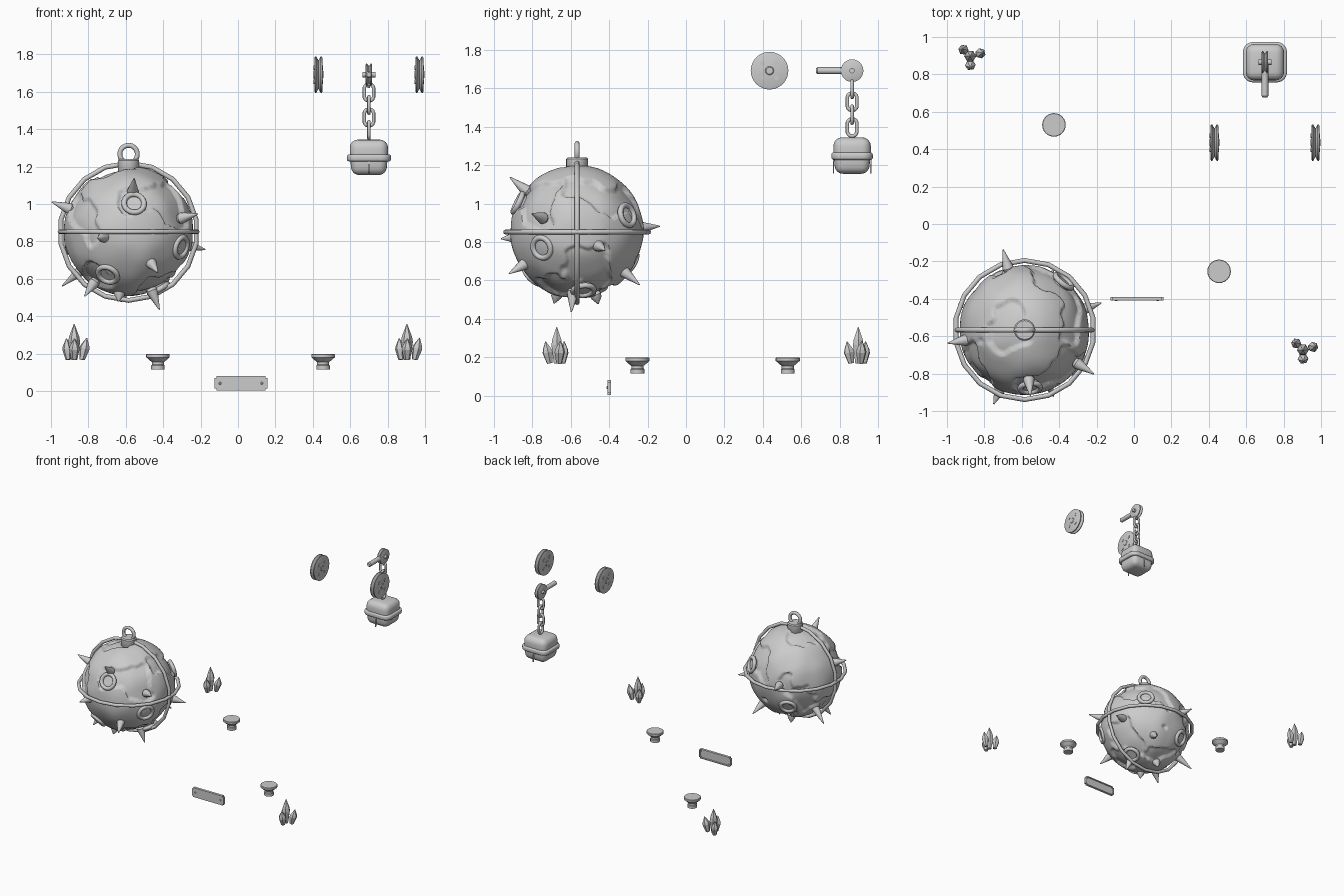
import bpy, bmesh
from math import pi, cos, sin, radians
from mathutils import Vector, Matrix, noise

if "Cube" in bpy.data.objects:
    bpy.data.objects.remove(bpy.data.objects["Cube"])

grey = bpy.data.materials.new("plain_grey")
grey.use_nodes = True
grey.diffuse_color = (0.6, 0.6, 0.6, 1)
grey.node_tree.nodes["Principled BSDF"].inputs["Base Color"].default_value = (0.6, 0.6, 0.6, 1)


def finish(name, bm, loc=(0, 0, 0), axis=(0, 0, 1), smooth=35):
    """Turn a bmesh into an object whose local z points along axis."""
    bmesh.ops.recalc_face_normals(bm, faces=bm.faces)
    mesh = bpy.data.meshes.new(name)
    bm.to_mesh(mesh)
    bm.free()
    mesh.materials.append(grey)
    ob = bpy.data.objects.new(name, mesh)
    bpy.context.collection.objects.link(ob)
    ob.rotation_euler = Vector(axis).to_track_quat('Z', 'Y').to_euler()
    ob.location = loc
    if smooth:
        bpy.ops.object.select_all(action='DESELECT')
        ob.select_set(True)
        bpy.context.view_layer.objects.active = ob
        bpy.ops.object.shade_smooth_by_angle(angle=radians(smooth))
    return ob


def lathe(name, profile, loc, axis=(0, 0, 1), sides=24, smooth=35):
    """Spin (radius, height) points round the local z axis."""
    bm = bmesh.new()
    rings = [[bm.verts.new((r * cos(2 * pi * i / sides), r * sin(2 * pi * i / sides), h))
              for i in range(sides)] for r, h in profile]
    for a, b in zip(rings, rings[1:]):
        for i in range(sides):
            j = (i + 1) % sides
            bm.faces.new((a[i], a[j], b[j], b[i]))
    bm.faces.new(rings[0])
    bm.faces.new(rings[-1])
    bmesh.ops.remove_doubles(bm, verts=bm.verts, dist=1e-5)
    return finish(name, bm, loc, axis, smooth)


def hoop(name, major, minor, loc, axis=(0, 0, 1), segs=24, stretch=0, sides=8):
    """Torus; stretch pulls the two halves apart along local y to make a chain link."""
    bm = bmesh.new()
    rings = []
    for i in range(segs):
        a = 2 * pi * (i + 0.5) / segs
        shift = stretch if sin(a) > 0 else -stretch
        rings.append([])
        for k in range(sides):
            b = 2 * pi * k / sides
            r = major + minor * cos(b)
            rings[-1].append(bm.verts.new((r * cos(a), r * sin(a) + shift, minor * sin(b))))
    for i in range(segs):
        a, b = rings[i], rings[(i + 1) % segs]
        for k in range(sides):
            m = (k + 1) % sides
            bm.faces.new((a[k], a[m], b[m], b[k]))
    return finish(name, bm, loc, axis, 60)


def box(name, size, loc, bevel=0, segs=3, taper=1):
    """Rounded box, narrowed at the bottom by taper."""
    bm = bmesh.new()
    bmesh.ops.create_cube(bm, size=1, matrix=Matrix.Diagonal((*size, 1)))
    for v in bm.verts:
        if v.co.z < 0:
            v.co.x *= taper
            v.co.y *= taper
    if bevel:
        bmesh.ops.bevel(bm, geom=bm.edges[:], offset=bevel, segments=segs, profile=0.5, affect='EDGES')
    return finish(name, bm, loc)


# Worn ball with raised plateaus
centre = Vector((-0.585, -0.567, 0.852))
bm = bmesh.new()
bmesh.ops.create_icosphere(bm, subdivisions=6, radius=1)
for v in bm.verts:
    d = v.co.normalized()
    n = noise.noise(d * 1.7 + Vector((3.1, 1.4, 0.6))) + 0.25 * noise.noise(d * 5)
    step = min(max((n + 0.2) / 0.1, 0), 1)
    v.co = d * (0.326 + 0.02 * step * step * (3 - 2 * step) + 0.008 * noise.noise(d * 2.5))
finish("ball", bm, centre, smooth=60)

# Cage hoops, top collar and hanging eye
hoop("equator_hoop", 0.372, 0.013, centre, segs=18)
hoop("upright_hoop", 0.367, 0.013, centre, (0, 1, 0), segs=18)
top = centre + Vector((0, 0, 0.33))
lathe("top_collar", [(0.05, -0.02), (0.057, -0.01), (0.057, 0.05), (0.05, 0.058)], top)
hoop("hanging_eye", 0.047, 0.013, top + Vector((0, 0, 0.085)), (0, 1, 0))

# Spikes, given by their tips relative to the ball centre
tips = [(-.41, -.07, .16), (.37, -.235, .095), (.41, .145, -.095), (.165, -.03, -.417),
        (-.235, -.12, -.345), (-.055, -.12, -.372), (.155, -.355, -.217), (-.165, -.396, -.035),
        (.03, -.35, .285), (-.355, .14, -.29), (-.115, .43, .03), (.155, .325, -.275),
        (-.04, .11, -.375)]
for t in tips:
    t = Vector(t)
    base = t.length - 0.325
    lathe("spike", [(0.024, 0), (0.031, 0.015), (0.027, 0.035), (0.003, base)],
          centre + t.normalized() * 0.325, t, 12)

# Raised porthole rims
for d in [(.03, -.315, .155), (.29, -.19, -.085), (-.115, -.24, -.235), (.205, .257, .086),
          (-.13, .28, -.16), (.164, .034, -.312)]:
    d = Vector(d).normalized()
    hoop("porthole_rim", 0.054, 0.015, centre + d * 0.345, d)
    lathe("porthole_disc", [(0.052, -0.03), (0.052, 0)], centre + d * 0.345, d)

# Name plate with sunken panel and two rivets
bm = bmesh.new()
bmesh.ops.create_cube(bm, size=1, matrix=Matrix.Diagonal((0.284, 0.02, 0.076, 1)))
bmesh.ops.bevel(bm, geom=[e for e in bm.edges if abs(e.verts[0].co.y - e.verts[1].co.y) > 0.01],
                offset=0.01, segments=2, affect='EDGES')
bm.normal_update()
face = [f for f in bm.faces if f.normal.y < -0.9]
bmesh.ops.inset_region(bm, faces=face, thickness=0.01, depth=0)
bmesh.ops.inset_region(bm, faces=face, thickness=0.003, depth=-0.006)
finish("plate", bm, (0.016, -0.4, 0.042))
for x in (-0.096, 0.128):
    lathe("plate_rivet", [(0.009, 0), (0.009, 0.006), (0.004, 0.011)], (x, -0.402, 0.042), (0, -1, 0), 12)

# Flared pegs
for x, y in ((-0.428, 0.53), (0.455, -0.253)):
    lathe("flared_peg", [(0.036, 0), (0.036, 0.022), (0.032, 0.026), (0.032, 0.04), (0.045, 0.05),
                         (0.058, 0.062), (0.063, 0.066), (0.063, 0.08), (0.06, 0.083)], (x, y, 0.115))

# Crystal clusters: one tall shard and three leaning ones
shards = [(0, 0, 0.032, 0.19, 0, 0), (-.03, .03, .028, .115, -.1, .08),
          (.042, .012, .028, .12, .22, .06), (0, -.036, .029, .115, .02, -.2)]
for cx, cy in ((0.903, -0.673), (-0.876, 0.897)):
    for dx, dy, r, h, lx, ly in shards:
        lathe("crystal_shard", [(r * 0.55, 0), (r, h * 0.5), (r * 0.85, h * 0.65), (0.002, h)],
              (cx + dx, cy + dy, 0.168), (lx, ly, 1), 6, 0)

# Grooved pulley wheels with hub and rivets
groove = [(0.088, -0.022), (0.098, -0.018), (0.098, -0.012), (0.076, 0),
          (0.098, 0.012), (0.098, 0.018), (0.088, 0.022)]
for x in (0.43, 0.97):
    c = Vector((x, 0.435, 1.692))
    lathe("pulley", groove, c, (1, 0, 0), 32)
    lathe("pulley_hub", [(0.018, -0.026), (0.023, -0.022), (0.023, 0.022), (0.018, 0.026)], c, (1, 0, 0), 16)
    for sy in (-1, 1):
        for sz in (-1, 1):
            lathe("pulley_rivet", [(0.012, -0.025), (0.012, 0.025)],
                  c + Vector((0, sy * 0.037, sz * 0.037)), (1, 0, 0), 12)

# Hanger: small grooved wheel, axle and arm
hx, hy, hz = 0.7, 0.865, 1.692
lathe("hanger_wheel", [(r * 0.6, h * 0.8) for r, h in groove], (hx, hy, hz), (1, 0, 0))
lathe("hanger_axle", [(0.014, -0.034), (0.014, 0.034)], (hx, hy, hz), (1, 0, 0), 12)
lathe("hanger_arm", [(0.013, 0), (0.018, 0.006), (0.018, 0.18), (0.012, 0.188)], (hx, hy, hz), (0, -1, 0), 12)

# Chain with alternating links
lathe("chain_rod", [(0.007, 0), (0.007, 0.09)], (hx, hy, 1.62), sides=8)
for i in range(4):
    link = hoop("chain_link", 0.025, 0.0095, (hx, hy, 1.597 - 0.067 * i), segs=16, stretch=0.02)
    link.rotation_euler = (pi / 2, 0, (i % 2) * pi / 2)

# Padded weight with belt and side prongs
box("weight_top", (0.205, 0.195, 0.13), (hx, hy, 1.28), 0.045, 4)
box("weight_bottom", (0.205, 0.195, 0.12), (hx, hy, 1.215), 0.04, 4, 0.9)
bm = bmesh.new()
bmesh.ops.create_cube(bm, size=1, matrix=Matrix.Diagonal((0.236, 0.216, 0.038, 1)))
bmesh.ops.bevel(bm, geom=[e for e in bm.edges if abs(e.verts[0].co.z - e.verts[1].co.z) > 0.01],
                offset=0.055, segments=6, profile=0.5, affect='EDGES')
bmesh.ops.bevel(bm, geom=[e for e in bm.edges if abs(e.verts[0].co.z - e.verts[1].co.z) < 0.01],
                offset=0.012, segments=3, profile=0.5, affect='EDGES')
finish("weight_belt", bm, (hx, hy, 1.247))
for s in (-1, 1):
    box("weight_prong", (0.007, 0.007, 0.085), (hx, hy + s * 0.097, 1.198))
